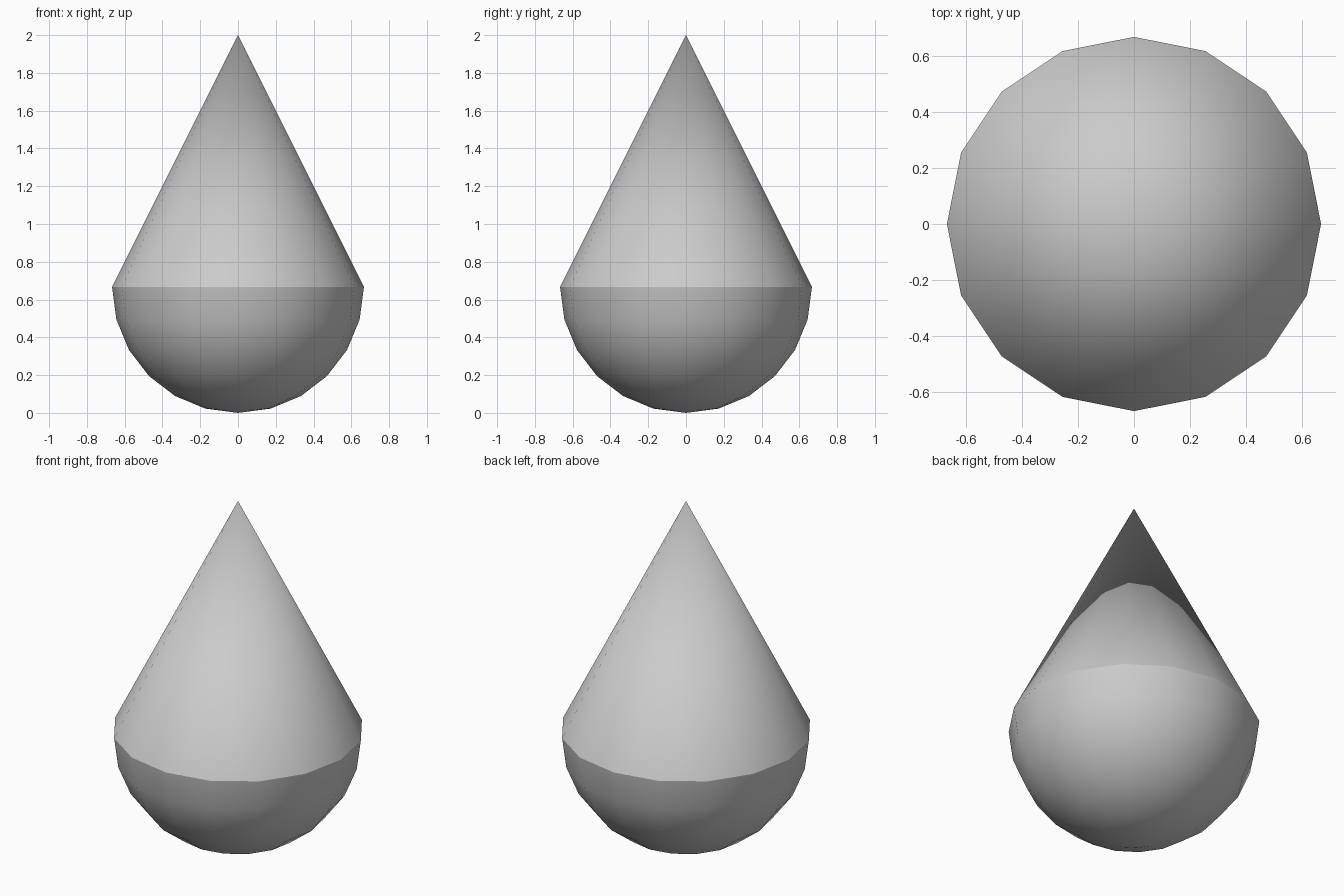
import bpy, bmesh
from math import sin, cos, pi, radians

if "Cube" in bpy.data.objects:
    bpy.data.objects.remove(bpy.data.objects["Cube"])

SIDES, RINGS, R, TIP = 16, 6, 2 / 3, 2.0

bm = bmesh.new()


def ring(r, z):
    return [bm.verts.new((r * cos(2 * pi * i / SIDES), r * sin(2 * pi * i / SIDES), z))
            for i in range(SIDES)]


# Round bowl: rings from near the bottom pole up to the rim
rings = [ring(R * sin(a), R - R * cos(a))
         for a in (pi / 2 * k / RINGS for k in range(1, RINGS + 1))]
bottom = bm.verts.new((0, 0, 0))
tip = bm.verts.new((0, 0, TIP))

for i in range(SIDES):
    j = (i + 1) % SIDES
    bm.faces.new((bottom, rings[0][j], rings[0][i]))
    for lo, hi in zip(rings, rings[1:]):
        bm.faces.new((lo[i], lo[j], hi[j], hi[i]))
    # Pointed cone on the rim
    bm.faces.new((rings[-1][i], rings[-1][j], tip))

mesh = bpy.data.meshes.new("teardrop")
bm.to_mesh(mesh)
bm.free()

# Smooth drop with a sharp crease at the rim
drop = bpy.data.objects.new("teardrop", mesh)
bpy.context.collection.objects.link(drop)
bpy.context.view_layer.objects.active = drop
drop.select_set(True)
bpy.ops.object.shade_smooth_by_angle(angle=radians(28))
